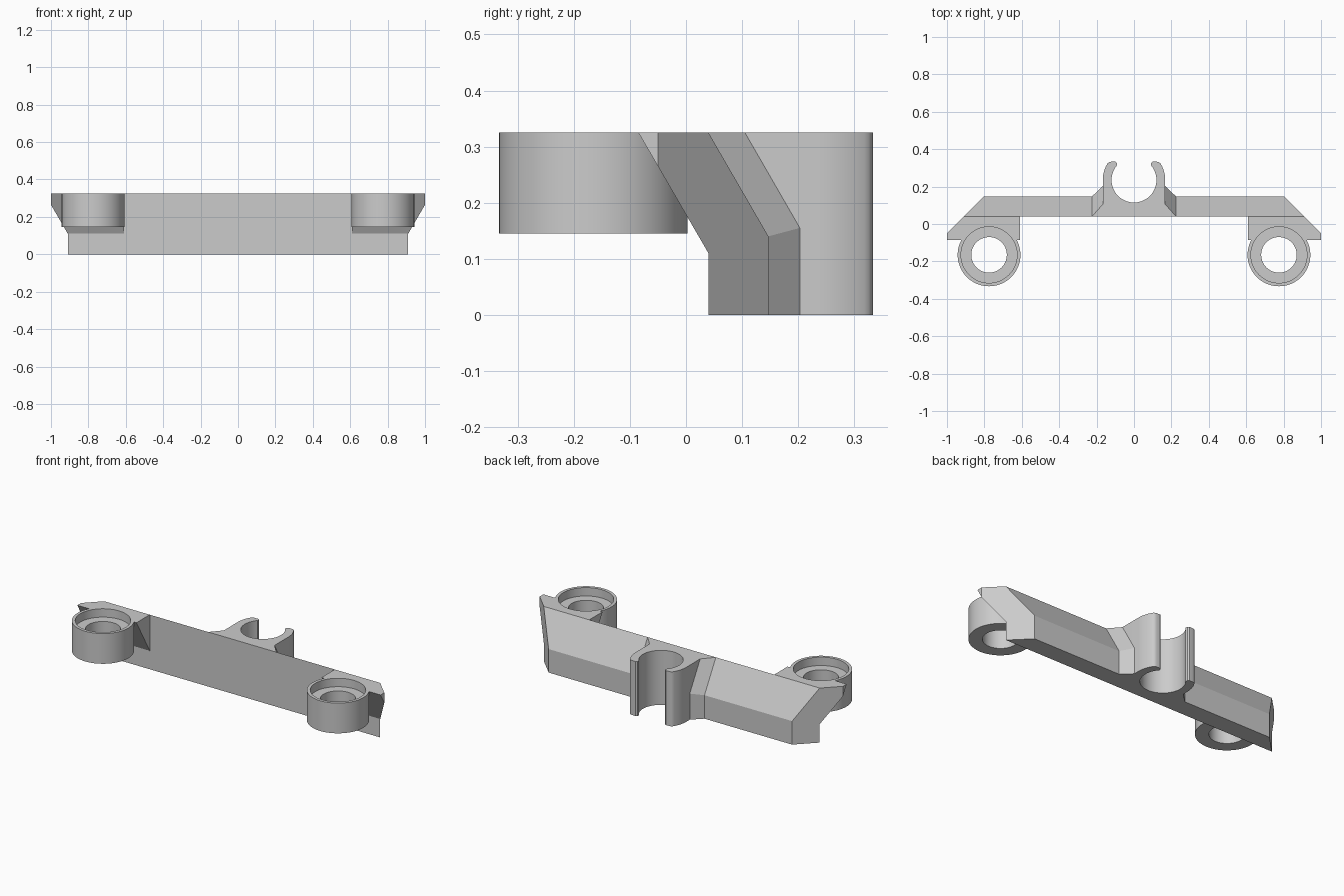
import bpy, bmesh, math
from mathutils import Vector

cube = bpy.data.objects.get("Cube")
if cube:
    bpy.data.objects.remove(cube, do_unlink=True)

GREY = (0.6, 0.6, 0.6, 1.0)
mat = bpy.data.materials.new("plain grey")
mat.use_nodes = True
mat.diffuse_color = GREY
mat.node_tree.nodes["Principled BSDF"].inputs["Base Color"].default_value = GREY

HEIGHT, FRONT, SEGS = 0.325, 0.04, 64
RING_X, RING_Y, RING_R = 0.775, -0.165, 0.168


def loft(sections, closed=False, caps=True):
    """Skin a list of equal-length point loops."""
    bm = bmesh.new()
    loops = [[bm.verts.new(p) for p in s] for s in sections]
    n = len(loops[0])
    pairs = list(zip(loops, loops[1:]))
    if closed:
        pairs.append((loops[-1], loops[0]))
    for a, b in pairs:
        for i in range(n):
            j = (i + 1) % n
            bm.faces.new((a[i], a[j], b[j], b[i]))
    if caps and not closed:
        bm.faces.new(loops[0])
        bm.faces.new(loops[-1])
    return bm


def trim_corner(bm, side):
    """Cut the outer end along a 45 degree vertical plane."""
    geom = bm.verts[:] + bm.edges[:] + bm.faces[:]
    bmesh.ops.bisect_plane(bm, geom=geom, plane_co=(side * 0.95, 0, 0),
                           plane_no=(side, 1, 0), clear_outer=True)
    bmesh.ops.holes_fill(bm, edges=[e for e in bm.edges if e.is_boundary])


def finish(name, bm):
    bmesh.ops.remove_doubles(bm, verts=bm.verts[:], dist=0.0001)
    bmesh.ops.recalc_face_normals(bm, faces=bm.faces[:])
    mesh = bpy.data.meshes.new(name)
    bm.to_mesh(mesh)
    bm.free()
    obj = bpy.data.objects.new(name, mesh)
    bpy.context.collection.objects.link(obj)
    mesh.materials.append(mat)
    return obj


def activate(obj):
    bpy.ops.object.select_all(action='DESELECT')
    obj.select_set(True)
    bpy.context.view_layer.objects.active = obj


def smooth(obj):
    activate(obj)
    bpy.ops.object.shade_smooth_by_angle(angle=math.radians(30))


def circle(cx, cy, r, z):
    return [(cx + r * math.cos(math.tau * i / SEGS),
             cy + r * math.sin(math.tau * i / SEGS), z) for i in range(SEGS)]


# Cross-sections (y, z): plain bar, and the thicker root beside the clip
bar = [(FRONT, 0), (0.147, 0), (0.147, 0.14), (FRONT, HEIGHT), (FRONT, HEIGHT)]
root = [(FRONT, 0), (0.203, 0), (0.203, 0.155), (0.105, HEIGHT), (FRONT, HEIGHT)]
wedge = [(FRONT, 0.11), (FRONT, HEIGHT), (-0.085, HEIGHT)]

for side, label in ((1, "left"), (-1, "right")):
    # Bar half, flaring into the clip root
    stations = ((0.167, root), (0.225, bar), (1.0, bar))
    bm = loft([[(side * x, y, z) for y, z in s] for x, s in stations])
    bmesh.ops.remove_doubles(bm, verts=bm.verts[:], dist=0.0001)
    trim_corner(bm, side)
    finish(label + "_bar", bm)

    # Wedge bracket, scooped out where the ring sits
    bm = loft([[(side * x, y, z) for y, z in wedge] for x in (0.61, 1.0)])
    trim_corner(bm, side)
    bracket = finish(label + "_bracket", bm)
    cx = side * RING_X
    cutter = finish("ring_cutter", loft([circle(cx, RING_Y, RING_R, z)
                                         for z in (-0.1, 0.5)]))
    cutter.hide_render = True
    mod = bracket.modifiers.new("scoop", 'BOOLEAN')
    mod.operation, mod.solver, mod.object = 'DIFFERENCE', 'EXACT', cutter
    activate(bracket)
    bpy.ops.object.modifier_apply(modifier=mod.name)
    bpy.data.objects.remove(cutter, do_unlink=True)
    smooth(bracket)

    # Screw ring with a counterbored seat
    profile = [(RING_R, 0.145), (RING_R, HEIGHT), (0.15, HEIGHT),
               (0.15, 0.275), (0.095, 0.275), (0.095, 0.145)]
    smooth(finish(label + "_ring", loft(
        [circle(cx, RING_Y, r, z) for r, z in profile], closed=True)))

# Open spring clip: outer curve up one arm, rounded tip, then around the bore
centre = Vector((0, 0.235))


def arc(r, start, end, steps):
    for i in range(steps + 1):
        a = math.radians(start + (end - start) * i / steps)
        yield centre + Vector((r * math.cos(a), r * math.sin(a)))


right_half = [Vector((0.167, FRONT))] + list(arc(0.167, 0, 33, 10))
right_half += [Vector((0.132, 0.331)), Vector((0.122, 0.333)),
               Vector((0.1, 0.333)), Vector((0.092, 0.327))]
right_half += list(arc(0.12, 41, -90, 32))
mirrored = [Vector((-p.x, p.y)) for p in reversed(right_half[:-1])]
outline = right_half + mirrored
smooth(finish("clip", loft([[(p.x, p.y, z) for p in outline]
                            for z in (0, HEIGHT)])))
